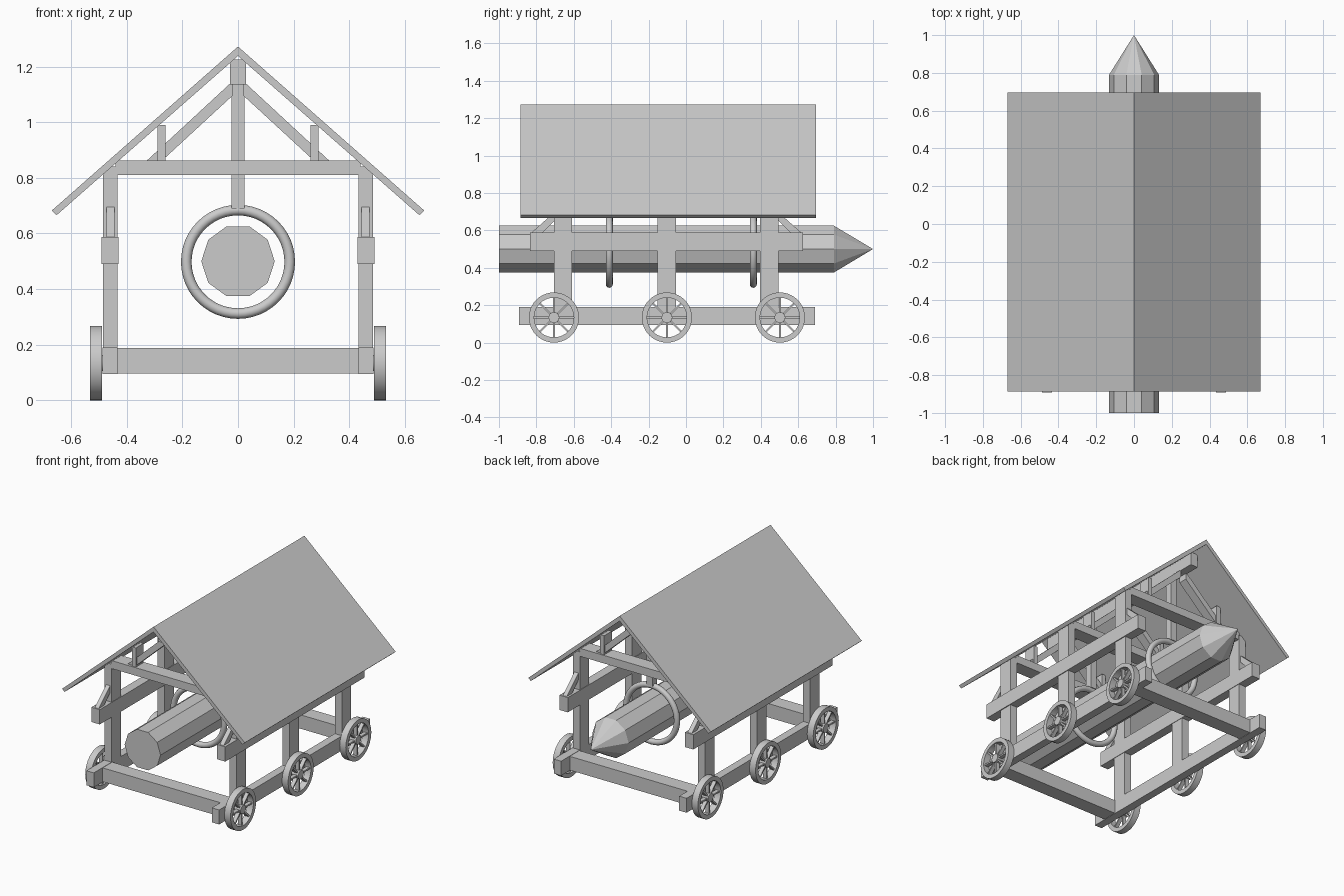
import bpy, bmesh, math
from mathutils import Matrix, Vector

if "Cube" in bpy.data.objects:
    bpy.data.objects.remove(bpy.data.objects["Cube"])


def mesh_object(name, verts, faces):
    me = bpy.data.meshes.new(name)
    me.from_pydata(verts, [], faces)
    bm = bmesh.new()
    bm.from_mesh(me)
    bmesh.ops.recalc_face_normals(bm, faces=bm.faces)
    bm.to_mesh(me)
    bm.free()
    ob = bpy.data.objects.new(name, me)
    bpy.context.collection.objects.link(ob)
    return ob


def prism(name, pts, axis, a, b):
    """Extrude a closed profile along x (points are y,z) or y (points are x,z)."""
    n = len(pts)
    put = (lambda p, t: (t, p[0], p[1])) if axis == 'X' else (lambda p, t: (p[0], t, p[1]))
    verts = [put(p, t) for t in (a, b) for p in pts]
    faces = [tuple(range(n)), tuple(range(2 * n - 1, n - 1, -1))]
    faces += [(i, i + n, (i + 1) % n + n, (i + 1) % n) for i in range(n)]
    return mesh_object(name, verts, faces)


def box(name, x0, x1, y0, y1, z0, z1):
    return prism(name, [(x0, z0), (x1, z0), (x1, z1), (x0, z1)], 'Y', y0, y1)


def mirror_x(ob):
    ob.modifiers.new("mirror", 'MIRROR')
    return ob


def smooth(ob):
    bpy.ops.object.select_all(action='DESELECT')
    bpy.context.view_layer.objects.active = ob
    ob.select_set(True)
    bpy.ops.object.shade_smooth_by_angle(angle=math.radians(35))


# Pitched roof
prism("roof", [(0, 1.272), (0.67, 0.682), (0.652, 0.666), (0, 1.238),
               (-0.652, 0.666), (-0.67, 0.682)], 'Y', -0.886, 0.696)
box("ridge_beam", -0.028, 0.028, -0.80, 0.58, 1.135, 1.225)

# Base frame and side rails
mirror_x(box("base_side_beam", 0.433, 0.487, -0.893, 0.69, 0.094, 0.19))
for y in (-0.80, 0.50):
    box("base_cross_beam", -0.44, 0.44, y, y + 0.10, 0.096, 0.188)
mirror_x(box("side_rail", 0.43, 0.491, -0.835, 0.625, 0.49, 0.588))

# Posts with tie beams, roof struts and short props
for y in (-0.658, -0.103, 0.445):
    mirror_x(box("side_post", 0.433, 0.485, y - 0.049, y + 0.049, 0.10, 0.84))
    box("tie_beam", -0.44, 0.44, y - 0.047, y + 0.047, 0.81, 0.863)
    mirror_x(box("roof_prop", 0.261, 0.29, y - 0.04, y + 0.04, 0.855, 0.99))
    mirror_x(prism("roof_strut", [(0.33, 0.86), (0.275, 0.86), (0.02, 1.095), (0.02, 1.147)],
                   'Y', y - 0.03, y + 0.03))

# Diagonal braces at the rail ends
for end, s in ((-0.835, 1), (0.625, -1)):
    pts = [(end, 0.58), (end + s * 0.06, 0.58), (end + s * 0.14, 0.66), (end + s * 0.14, 0.705)]
    mirror_x(prism("rail_brace", pts, 'X', 0.444, 0.473))

# Hanging rings on king posts
for y in (-0.41, 0.36):
    box("king_post", -0.023, 0.023, y - 0.023, y + 0.023, 0.69, 1.15)
    bpy.ops.mesh.primitive_torus_add(major_radius=0.186, minor_radius=0.019, major_segments=48,
                                     minor_segments=12, location=(0, y, 0.498),
                                     rotation=(math.pi / 2, 0, 0))
    ring = bpy.context.object
    ring.name = "hanging_ring"
    smooth(ring)

# Ten-sided ram with a pointed head
circle = [(0.132 * math.cos(math.tau * i / 10), 0.132 * math.sin(math.tau * i / 10) + 0.5)
          for i in range(10)]
verts = [(x, -1, z) for x, z in circle] + [(x, 0.79, z) for x, z in circle] + [(0, 1, 0.5)]
faces = [tuple(range(10))]
for i in range(10):
    j = (i + 1) % 10
    faces += [(j, i, i + 10, j + 10), (j + 10, i + 10, 20)]
mesh_object("ram_log", verts, faces)


# Spoked wheels: rim, hub and eight spokes
def wheel(y):
    n, cz, x0, x1 = 40, 0.134, 0.489, 0.533
    verts, faces = [], []
    for i in range(n):
        c, s = math.cos(math.tau * i / n), math.sin(math.tau * i / n)
        verts += [(x, y + r * c, cz + r * s)
                  for x, r in ((x0, 0.134), (x1, 0.134), (x1, 0.106), (x0, 0.106))]
        for k in range(4):
            a, b, m = 4 * i, 4 * ((i + 1) % n), (k + 1) % 4
            faces.append((a + k, a + m, b + m, b + k))
    smooth(mirror_x(mesh_object("wheel_rim", verts, faces)))
    hub = [(y + 0.029 * math.cos(math.tau * i / 16), cz + 0.029 * math.sin(math.tau * i / 16))
           for i in range(16)]
    smooth(mirror_x(prism("wheel_hub", hub, 'X', 0.48, x1)))
    for i in range(8):
        rot = Matrix.Rotation(math.tau * i / 8, 2)
        pts = [rot @ Vector(p) + Vector((y, cz)) for p in
               ((0.02, -0.005), (0.112, -0.005), (0.112, 0.005), (0.02, 0.005))]
        mirror_x(prism("wheel_spoke", pts, 'X', 0.498, 0.524))


for y in (-0.706, -0.102, 0.502):
    wheel(y)
